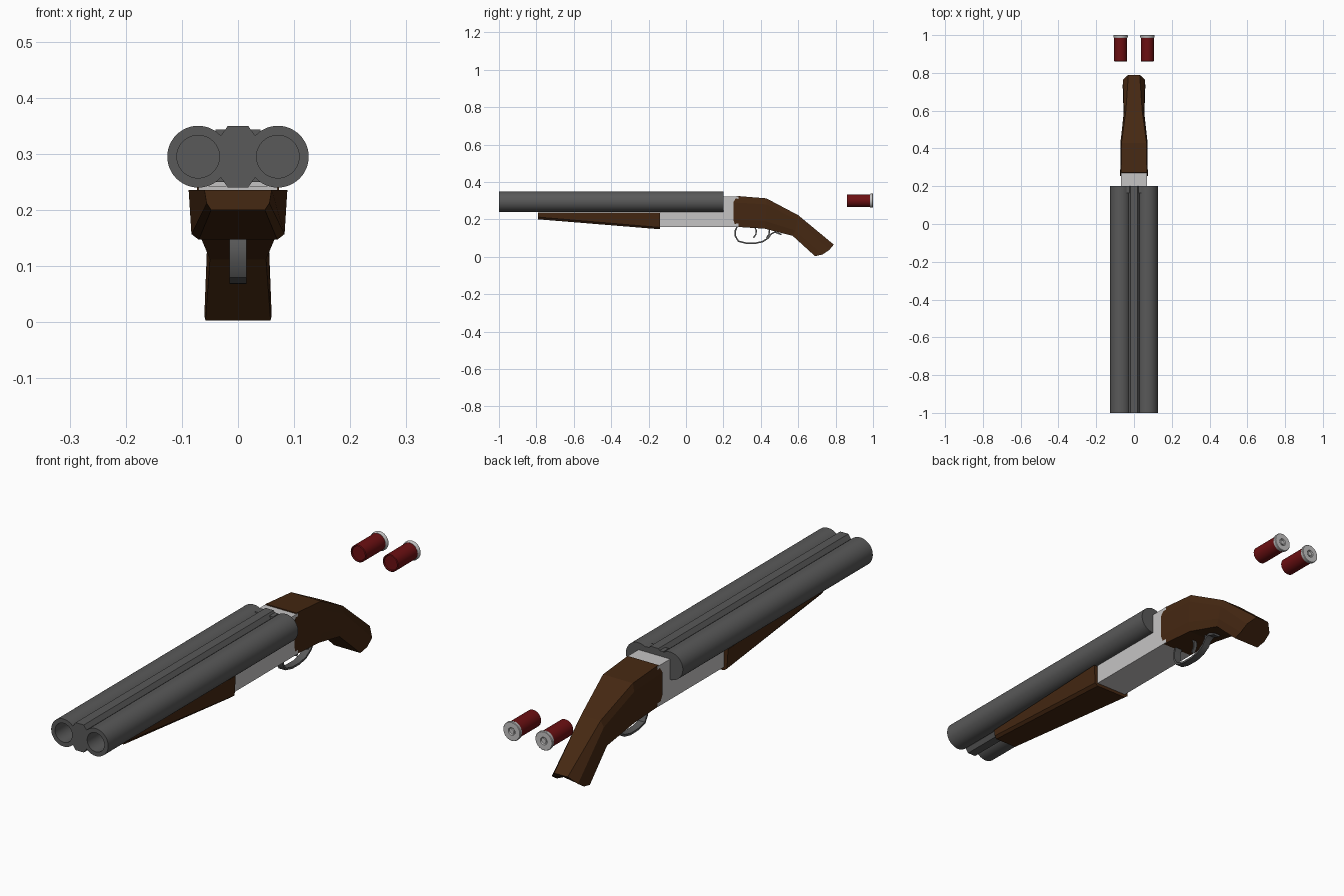
import bpy, bmesh, math

if "Cube" in bpy.data.objects:
    bpy.data.objects.remove(bpy.data.objects["Cube"])


def material(name, rgb):
    m = bpy.data.materials.new(name)
    m.diffuse_color = (*rgb, 1)
    m.use_nodes = True
    m.node_tree.nodes["Principled BSDF"].inputs["Base Color"].default_value = m.diffuse_color
    return m


STEEL = material("dark steel", (0.10, 0.10, 0.10))
SILVER = material("pale steel", (0.56, 0.55, 0.55))
WOOD = material("brown wood", (0.060, 0.021, 0.006))
RED = material("red plastic", (0.15, 0.005, 0.006))


def finish(name, bm, mat, smooth=False):
    bmesh.ops.recalc_face_normals(bm, faces=bm.faces[:])
    me = bpy.data.meshes.new(name)
    bm.to_mesh(me)
    bm.free()
    me.materials.append(mat)
    ob = bpy.data.objects.new(name, me)
    bpy.context.collection.objects.link(ob)
    if smooth:
        bpy.ops.object.select_all(action='DESELECT')
        ob.select_set(True)
        bpy.context.view_layer.objects.active = ob
        bpy.ops.object.shade_smooth_by_angle(angle=math.radians(35))
    return ob


def loft(name, rings, mat, smooth=False):
    """Skin equal-length rings of points and cap both ends."""
    bm = bmesh.new()
    vs = [[bm.verts.new(p) for p in r] for r in rings]
    n = len(rings[0])
    for a, b in zip(vs, vs[1:]):
        for i in range(n):
            j = (i + 1) % n
            bm.faces.new((a[i], a[j], b[j], b[i]))
    bm.faces.new(vs[0])
    bm.faces.new(vs[-1])
    return finish(name, bm, mat, smooth)


def mirrored(half):
    return half + [(-x, y, z) for x, y, z in reversed(half)]


def lathe(name, profile, cx, cz, mat, steps=40):
    """Turn (radius, y) points about an axis along y; ends lie on the axis."""
    bm = bmesh.new()
    vs = [bm.verts.new((cx + r, y, cz)) for r, y in profile]
    es = [bm.edges.new(e) for e in zip(vs, vs[1:])]
    bmesh.ops.spin(bm, geom=vs + es, cent=(cx, 0, cz), axis=(0, 1, 0),
                   angle=math.tau, steps=steps)
    bmesh.ops.remove_doubles(bm, verts=bm.verts[:], dist=1e-5)
    return finish(name, bm, mat, True)


def side_prism(name, outline, w, mat):
    """Extrude a (y, z) outline across x."""
    return loft(name, [[(x, y, z) for y, z in outline] for x in (-w, w)], mat)


def strip(name, path, w, t, mat):
    """Flat band of half width w and thickness t following a (y, z) path."""
    rings = []
    for i, (y, z) in enumerate(path):
        a, b = path[max(i - 1, 0)], path[min(i + 1, len(path) - 1)]
        dy, dz = b[0] - a[0], b[1] - a[1]
        k = t / 2 / math.hypot(dy, dz)
        ny, nz = -dz * k, dy * k
        rings.append([(-w, y + ny, z + nz), (w, y + ny, z + nz),
                      (w, y - ny, z - nz), (-w, y - ny, z - nz)])
    return loft(name, rings, mat, True)


# Barrels and cartridges, one of each per side
for side, s in (("left", -1), ("right", 1)):
    cx = 0.071 * s
    lathe(side + "_barrel", [(0, -0.6), (0.038, -0.6), (0.038, -1), (0.055, -1),
                             (0.055, 0.2), (0, 0.2)], cx, 0.295, STEEL, 48)
    lathe(side + "_cartridge_case", [(0, 0.865), (0.028, 0.865), (0.03, 0.86),
                                     (0.034, 0.862), (0.034, 0.988), (0, 0.988)],
          cx, 0.3, RED, 32)
    lathe(side + "_cartridge_head", [(0, 0.984), (0.035, 0.984), (0.038, 0.99),
                                     (0.038, 0.998), (0.036, 1), (0.015, 1),
                                     (0.013, 0.995), (0.010, 0.995), (0.009, 0.999),
                                     (0, 0.999)], cx, 0.3, SILVER, 32)

# Rib between the barrels
rib = [(0.018, 0.35), (0.03, 0.333), (0.03, 0.257), (0.018, 0.24)]
loft("barrel_rib", [mirrored([(x, y, z) for x, z in rib]) for y in (-1, 0.2)], STEEL)
bridge = [(0.04, 0.343), (0.04, 0.25)]
loft("breech_bridge", [mirrored([(x, y, z) for x, z in bridge])
                       for y in (0.165, 0.2)], STEEL)

# Receiver: low under the barrels, tall behind them
side_prism("receiver", [(-0.14, 0.16), (0.28, 0.16), (0.28, 0.322), (0.2, 0.322),
                        (0.2, 0.243), (-0.14, 0.243)], 0.07, SILVER)

# Tapered fore-end
loft("fore_end", [
    mirrored([(0.06, -0.79, 0.236), (0.056, -0.79, 0.212), (0.048, -0.79, 0.2)]),
    mirrored([(0.088, -0.14, 0.236), (0.083, -0.14, 0.157), (0.07, -0.14, 0.147)]),
], WOOD)

# Pistol-grip stock
loft("stock", [
    mirrored([(0.068, 0.272, 0.325), (0.073, 0.253, 0.29),
              (0.073, 0.253, 0.2), (0.068, 0.265, 0.16)]),
    mirrored([(0.066, 0.43, 0.312), (0.072, 0.43, 0.28),
              (0.072, 0.425, 0.19), (0.066, 0.42, 0.15)]),
    mirrored([(0.043, 0.60, 0.222), (0.053, 0.595, 0.195),
              (0.055, 0.585, 0.14), (0.05, 0.57, 0.112)]),
    mirrored([(0.03, 0.79, 0.065), (0.058, 0.765, 0.035),
              (0.06, 0.73, 0.012), (0.058, 0.69, 0.003)]),
], WOOD)

# Trigger guard and two triggers
strip("trigger_guard", [(0.275, 0.165), (0.264, 0.14), (0.264, 0.11), (0.28, 0.083),
                        (0.32, 0.073), (0.37, 0.072), (0.41, 0.081), (0.44, 0.1),
                        (0.455, 0.122), (0.475, 0.132), (0.51, 0.119)],
      0.015, 0.008, STEEL)
for name, y in (("front_trigger", 0.365), ("rear_trigger", 0.435)):
    strip(name, [(y, 0.165), (y + 0.011, 0.14), (y + 0.009, 0.12), (y - 0.004, 0.102)],
          0.007, 0.007, STEEL)
